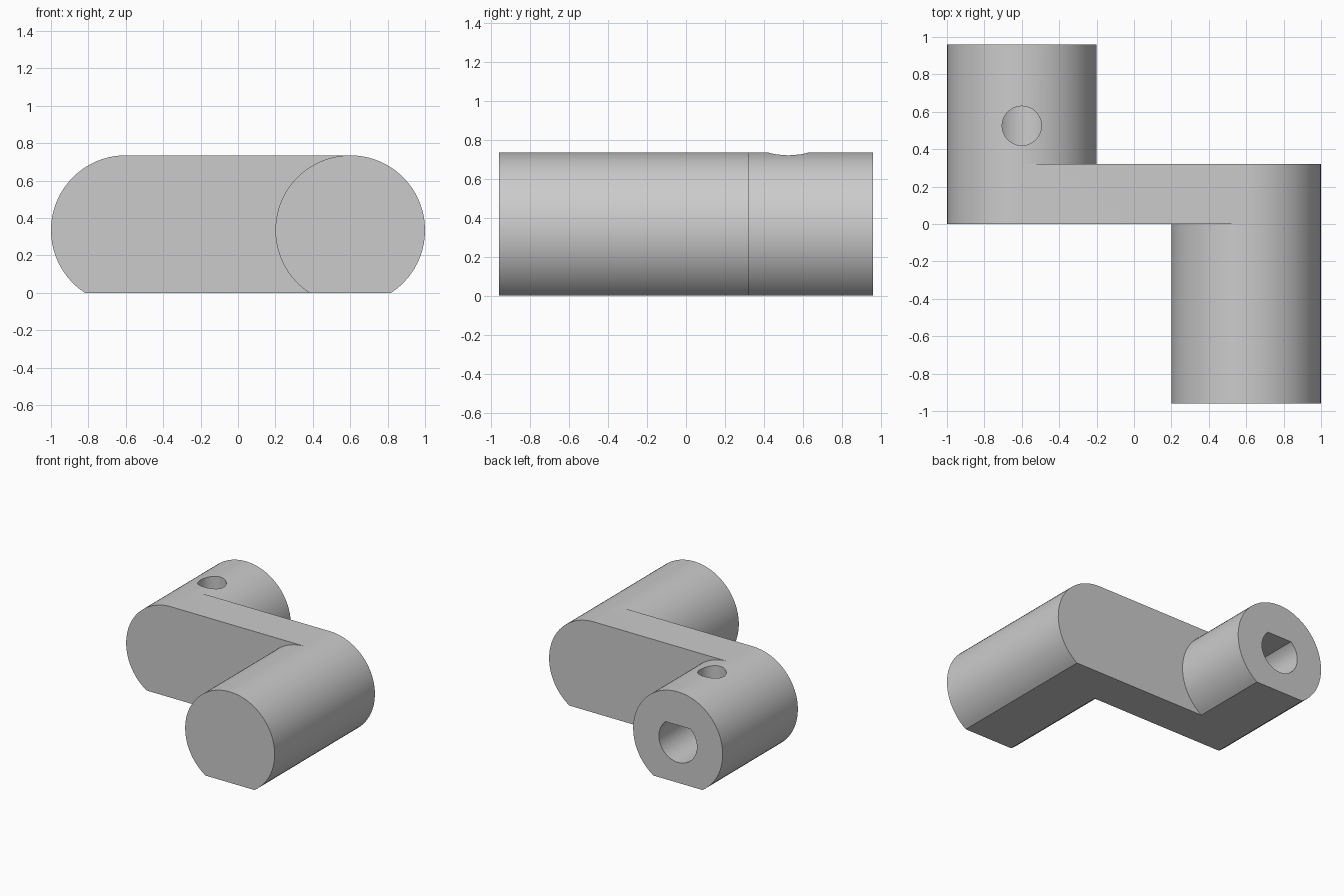
import bpy, bmesh, math

if "Cube" in bpy.data.objects:
    bpy.data.objects.remove(bpy.data.objects["Cube"], do_unlink=True)

R, CZ = 0.4, 0.335              # barrel radius and axis height
HUB_X, GRIP_X = -0.6, 0.6
FRONT, ARM_FRONT, ARM_BACK, BACK = -0.96, 0.0, 0.32, 0.96
HALF = 32                       # segments per half arc

grey = bpy.data.materials.new("plain grey")
grey.use_nodes = True
grey.diffuse_color = (0.6, 0.6, 0.6, 1)
grey.node_tree.nodes["Principled BSDF"].inputs["Base Color"].default_value = (0.6, 0.6, 0.6, 1)


def make_object(name, bm):
    bmesh.ops.recalc_face_normals(bm, faces=bm.faces[:])
    mesh = bpy.data.meshes.new(name)
    bm.to_mesh(mesh)
    bm.free()
    mesh.materials.append(grey)
    obj = bpy.data.objects.new(name, mesh)
    bpy.context.collection.objects.link(obj)
    return obj


def d_ring(bm, x, y, r, flat, up=1):
    """Circle with a flat cut at distance `flat`, listed from +x side over the arc to -x side."""
    a = math.asin(flat / r)
    ring = []
    for i in range(2 * HALF + 1):
        t = -a + (math.pi + 2 * a) * i / (2 * HALF)
        ring.append(bm.verts.new((x + r * math.cos(t), y, CZ + up * r * math.sin(t))))
    return ring


def bridge(bm, a, b, closed=False):
    for i in range(len(a) - (0 if closed else 1)):
        j = (i + 1) % len(a)
        bm.faces.new((a[i], a[j], b[j], b[i]))


# Crank body: grip, arm and hub as one closed shell
bm = bmesh.new()
grip0 = d_ring(bm, GRIP_X, FRONT, R, CZ)
grip1 = d_ring(bm, GRIP_X, ARM_FRONT, R, CZ)
grip2 = d_ring(bm, GRIP_X, ARM_BACK, R, CZ)
hub0 = d_ring(bm, HUB_X, ARM_FRONT, R, CZ)
hub1 = d_ring(bm, HUB_X, ARM_BACK, R, CZ)
hub2 = d_ring(bm, HUB_X, BACK, R, CZ)

bridge(bm, grip0, grip1, closed=True)
bridge(bm, hub1, hub2, closed=True)
bm.faces.new(grip0)
bm.faces.new(hub2)

# Rounded arm ends, then its front, back, top and underside
bridge(bm, grip1[:HALF + 1], grip2[:HALF + 1])
bridge(bm, hub0[HALF:], hub1[HALF:])
bm.faces.new(hub0[HALF:] + grip1[HALF:][::-1])
bm.faces.new(grip2[:HALF + 1] + hub1[:HALF + 1][::-1])
bm.faces.new((hub0[HALF], grip1[HALF], grip2[HALF], hub1[HALF]))
bm.faces.new((hub0[-1], grip1[-1], grip1[0], grip2[0], hub1[0], hub1[-1]))

loose = [v for v in bm.verts if not v.link_faces]
bmesh.ops.delete(bm, geom=loose, context='VERTS')
crank = make_object("crank_handle", bm)

# D-shaped shaft bore, flat side up
bm = bmesh.new()
inner = d_ring(bm, HUB_X, 0.16, 0.17, 0.13, up=-1)
outer = d_ring(bm, HUB_X, BACK + 0.1, 0.17, 0.13, up=-1)
bridge(bm, inner, outer, closed=True)
bm.faces.new(inner)
bm.faces.new(outer)
bore = make_object("bore_cutter", bm)

# Set screw hole down into the bore
bm = bmesh.new()
bmesh.ops.create_cone(bm, cap_ends=True, segments=48, radius1=0.105, radius2=0.105, depth=0.6)
bmesh.ops.translate(bm, verts=bm.verts[:], vec=(HUB_X, 0.525, CZ + 0.3))
screw_hole = make_object("screw_hole_cutter", bm)

bpy.ops.object.select_all(action='DESELECT')
bpy.context.view_layer.objects.active = crank
crank.select_set(True)
for cutter in (bore, screw_hole):
    cutter.hide_render = True
    cut = crank.modifiers.new(cutter.name, 'BOOLEAN')
    cut.operation = 'DIFFERENCE'
    cut.solver = 'EXACT'
    cut.object = cutter
    bpy.ops.object.modifier_apply(modifier=cut.name)
    bpy.data.objects.remove(cutter, do_unlink=True)

bpy.ops.object.shade_smooth_by_angle(angle=math.radians(30))
